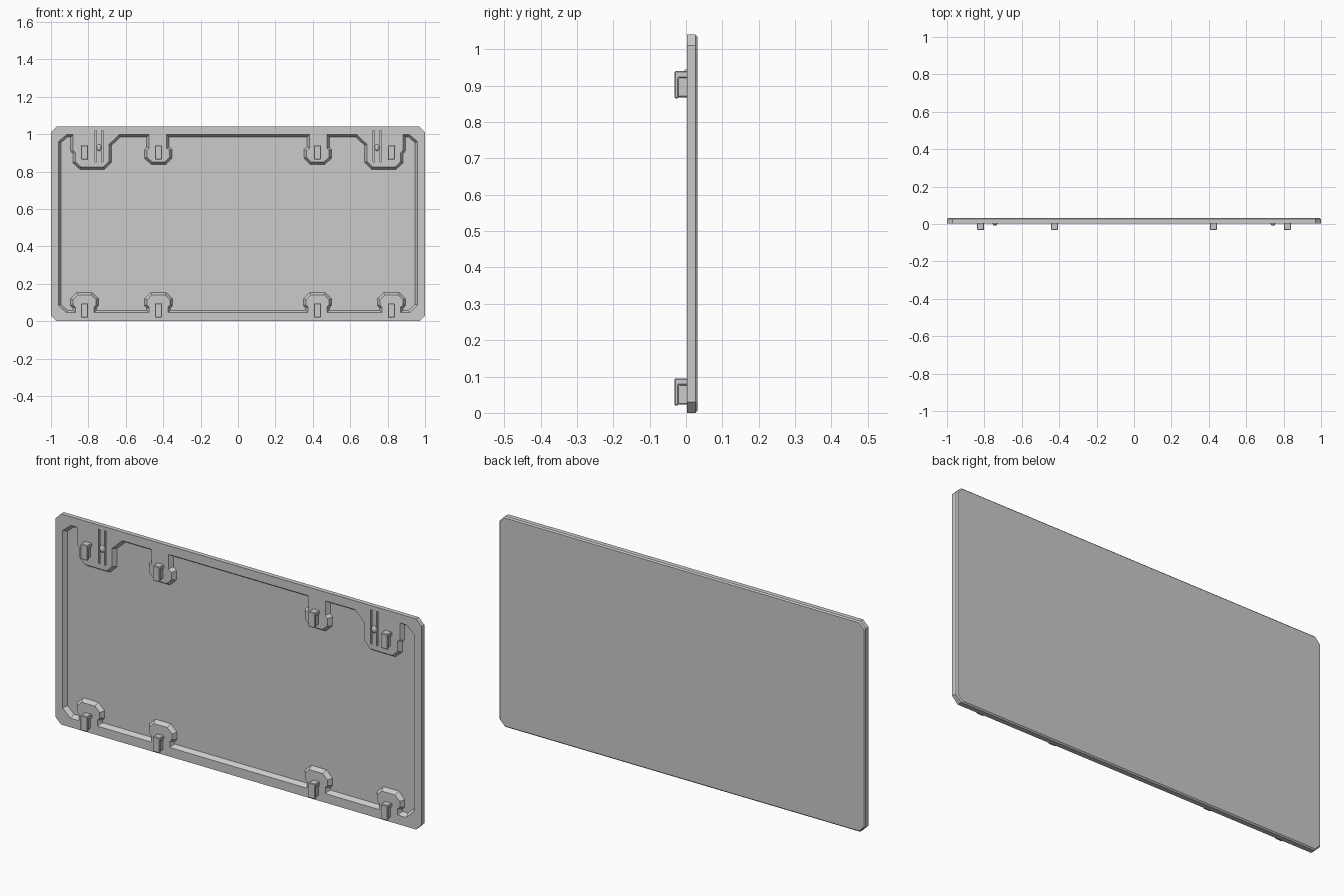
import bpy, bmesh
from mathutils import Vector

if "Cube" in bpy.data.objects:
    bpy.data.objects.remove(bpy.data.objects["Cube"])

FRONT, BACK = 0.003, 0.032


def inset(pts, d):
    """Mitre-offset a counter-clockwise outline inwards by d."""
    out = []
    for i, p in enumerate(pts):
        a = (Vector(p) - Vector(pts[i - 1])).normalized()
        b = (Vector(pts[(i + 1) % len(pts)]) - Vector(p)).normalized()
        na, nb = Vector((-a.y, a.x)), Vector((-b.y, b.x))
        out.append(tuple(Vector(p) + (na + nb) * d / (1 + na.dot(nb))))
    return out


def loft(name, outline, levels):
    """Solid through inset copies of an xz outline; levels are (y, inset)."""
    bm = bmesh.new()
    rings = [[bm.verts.new((x, y, z)) for x, z in inset(outline, d)] for y, d in levels]
    n = len(outline)
    for r, s in zip(rings, rings[1:]):
        for i in range(n):
            j = (i + 1) % n
            bm.faces.new((r[i], r[j], s[j], s[i]))
    bm.faces.new(rings[0])
    bm.faces.new(rings[-1])
    bmesh.ops.recalc_face_normals(bm, faces=bm.faces)
    return finish(name, bm)


def finish(name, bm):
    me = bpy.data.meshes.new(name)
    bm.to_mesh(me)
    bm.free()
    ob = bpy.data.objects.new(name, me)
    bpy.context.collection.objects.link(ob)
    return ob


def side_prism(name, x, z, width, profile):
    """Extrude a yz profile across x, with lightly bevelled edges."""
    bm = bmesh.new()
    f = bm.faces.new([bm.verts.new((x - width / 2, y, z + h)) for y, h in profile])
    ext = bmesh.ops.extrude_face_region(bm, geom=[f])
    verts = [v for v in ext["geom"] if isinstance(v, bmesh.types.BMVert)]
    bmesh.ops.translate(bm, verts=verts, vec=(width, 0, 0))
    bmesh.ops.recalc_face_normals(bm, faces=bm.faces)
    ob = finish(name, bm)
    bev = ob.modifiers.new("bevel", "BEVEL")
    bev.width, bev.segments = 0.003, 1
    return ob


def cut(target, cutter):
    m = target.modifiers.new("cut", "BOOLEAN")
    m.operation, m.solver, m.object = "DIFFERENCE", "EXACT", cutter
    bpy.context.view_layer.objects.active = target
    bpy.ops.object.modifier_apply(modifier=m.name)
    bpy.data.objects.remove(cutter)


def bottom_tab(c):
    half = [(0.05, 0.045), (0.05, 0.075), (0.062, 0.088), (0.062, 0.115), (0.036, 0.14)]
    return [(c - x, z) for x, z in half] + [(c + x, z) for x, z in reversed(half)]


# Panel with clipped corners and a chamfered back edge
right = [(0.97, 0), (1, 0.03), (1, 1.01), (0.97, 1.04)]
plate = right + [(-x, z) for x, z in reversed(right)]
panel = loft("panel", plate, [(FRONT, 0), (BACK - 0.006, 0), (BACK, 0.006)])

# Recess in the front: left half of its outline, from top centre to bottom centre
left = [(-0.382, 0.997), (-0.382, 0.925), (-0.365, 0.912), (-0.365, 0.877),
        (-0.392, 0.85), (-0.458, 0.85), (-0.487, 0.877), (-0.487, 0.912),
        (-0.475, 0.925), (-0.475, 0.997), (-0.635, 0.997), (-0.69, 0.945),
        (-0.69, 0.855), (-0.72, 0.825), (-0.84, 0.825), (-0.87, 0.852),
        (-0.87, 0.9), (-0.882, 0.915), (-0.882, 0.997), (-0.917, 0.997),
        (-0.96, 0.96), (-0.96, 0.085), (-0.917, 0.045)]
left += bottom_tab(-0.82) + bottom_tab(-0.425)
recess = left + [(-x, z) for x, z in reversed(left)]
cut(panel, loft("recess_cutter", recess, [(-0.02, 0), (FRONT, 0), (FRONT + 0.02, 0.013)]))

# Pairs of slots that free the spring strips
for s in (-1, 1):
    for x in (0.727, 0.76):
        c, w = s * x, 0.004
        slot = [(c - w, 0.85), (c + w, 0.85), (c + w, 1.02), (c - w, 1.02)]
        cut(panel, loft("slot_cutter", slot, [(-0.02, 0), (FRONT + 0.02, 0)]))

# Hooks: a capped front lip with a narrower web behind it
LIP = [(0.008, 0.075), (-0.032, 0.075), (-0.032, 0), (-0.021, 0), (-0.021, 0.056), (0.008, 0.056)]
WEB = [(0.008, 0.06), (-0.024, 0.06), (-0.024, 0.003), (0.008, 0.003)]
for row, z in (("lower", 0.02), ("upper", 0.865)):
    for i, x in enumerate((-0.82, -0.425, 0.425, 0.82)):
        side_prism(f"{row}_hook_{i + 1}", x, z, 0.038, LIP)
        side_prism(f"{row}_hook_web_{i + 1}", x, z, 0.024, WEB)

# Small locking bumps on the spring strips
for s in (-1, 1):
    bm = bmesh.new()
    bmesh.ops.create_uvsphere(bm, u_segments=12, v_segments=8, radius=1)
    for v in bm.verts:
        v.co = (s * 0.743 + v.co.x * 0.013, FRONT + v.co.y * 0.012, 0.928 + v.co.z * 0.018)
    finish("left_bump" if s < 0 else "right_bump", bm)
